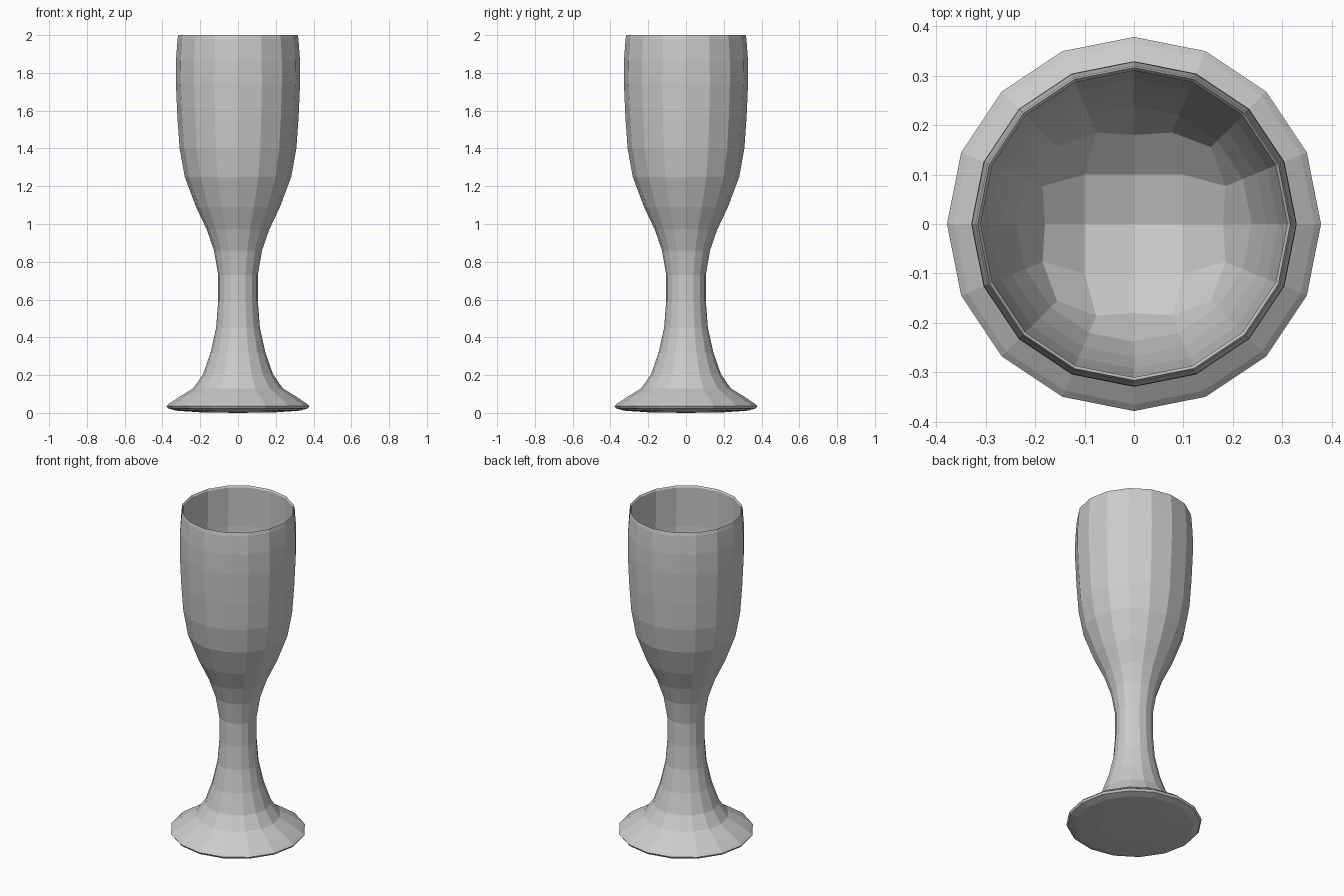
import bpy, bmesh, math

if "Cube" in bpy.data.objects:
    bpy.data.objects.remove(bpy.data.objects["Cube"])

SIDES = 16
# (radius, height) from the foot underside up the outside, over the lip, down the inside
profile = [
    (0.20, 0.003), (0.33, 0.012), (0.37, 0.024), (0.378, 0.036), (0.365, 0.048),
    (0.31, 0.085), (0.237, 0.13), (0.185, 0.205), (0.145, 0.32), (0.116, 0.45),
    (0.105, 0.59), (0.105, 0.73), (0.127, 0.86), (0.165, 0.97), (0.222, 1.09),
    (0.282, 1.25), (0.309, 1.40), (0.321, 1.57), (0.329, 1.75), (0.328, 1.87),
    (0.32, 1.98), (0.316, 2.0), (0.310, 1.99), (0.312, 1.87), (0.314, 1.75),
    (0.306, 1.57), (0.292, 1.40), (0.268, 1.27), (0.238, 1.16),
]

bm = bmesh.new()


def ring(points):
    return [bm.verts.new((r * math.cos(a), r * math.sin(a), z))
            for (r, z), a in zip(points, (math.tau * k / SIDES for k in range(SIDES)))]


def bridge(a, b):
    for k in range(SIDES):
        n = (k + 1) % SIDES
        bm.faces.new((a[k], a[n], b[n], b[k]))


# Lathed body
rings = [ring([p] * SIDES) for p in profile]
# Innermost bowl ring is slightly squared, to meet the quad grid of the bowl bottom
squared = [(0.18, 1.06), (0.20, 1.08), (0.22, 1.11), (0.20, 1.08)] * 4
rings.append(ring(squared))
for a, b in zip(rings, rings[1:]):
    bridge(a, b)

# Foot underside
base = bm.verts.new((0, 0, 0))
for k in range(SIDES):
    bm.faces.new((base, rings[0][(k + 1) % SIDES], rings[0][k]))

# Bowl bottom: 4 x 4 grid of quads
grid = {}
for i in range(-2, 3):
    for j in range(-2, 3):
        if max(abs(i), abs(j)) == 2:
            k = round(math.atan2(j, i) / math.tau * SIDES) % SIDES
            grid[i, j] = rings[-1][k]
        else:
            z = (0.97, 0.995, 1.02)[abs(i) + abs(j)]
            grid[i, j] = bm.verts.new((i * 0.1, j * 0.1, z))
for i in range(-2, 2):
    for j in range(-2, 2):
        bm.faces.new((grid[i, j], grid[i + 1, j], grid[i + 1, j + 1], grid[i, j + 1]))

bmesh.ops.recalc_face_normals(bm, faces=bm.faces)
mesh = bpy.data.meshes.new("goblet")
bm.to_mesh(mesh)
bm.free()
goblet = bpy.data.objects.new("goblet", mesh)
bpy.context.collection.objects.link(goblet)
